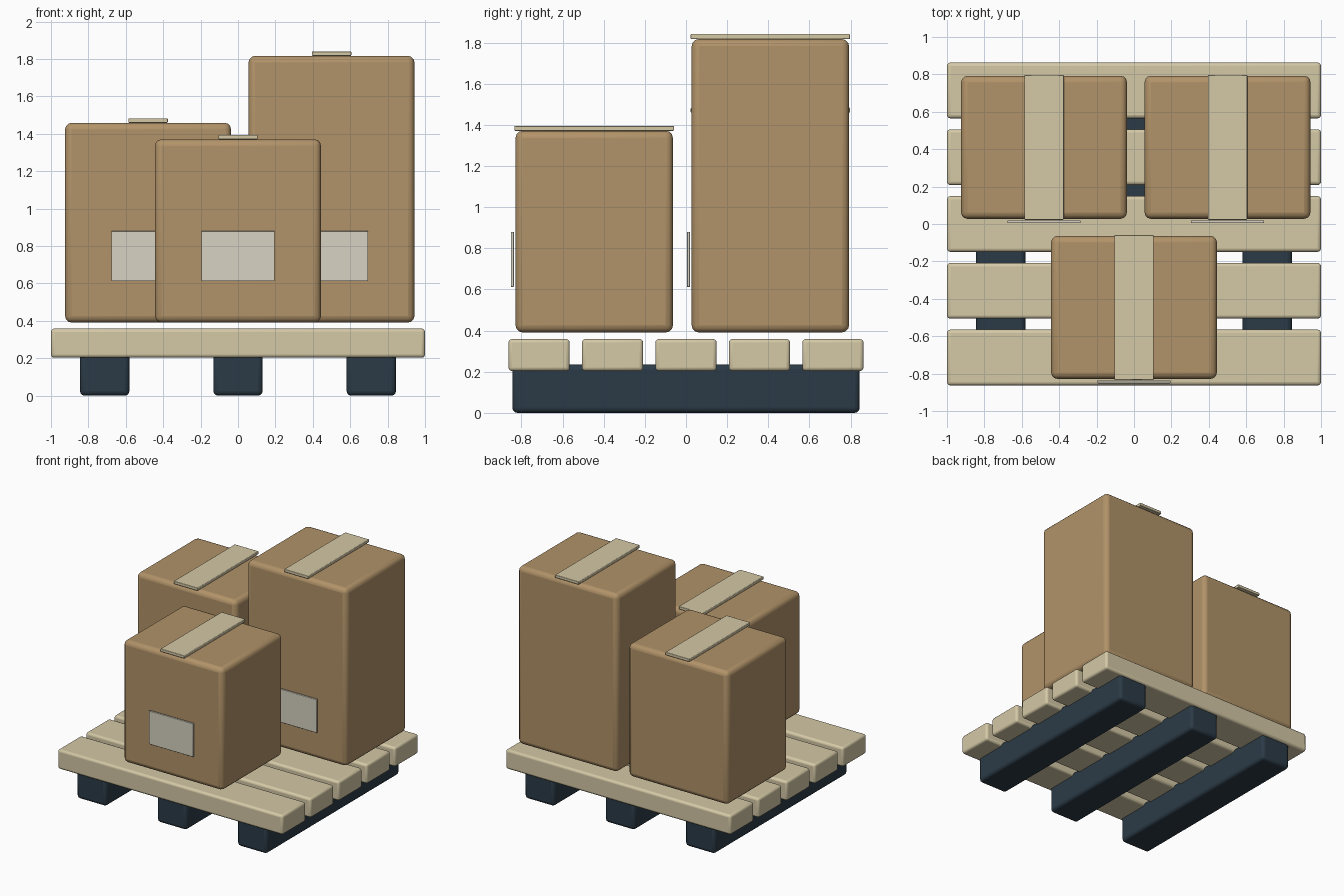
import bpy, bmesh, math

if "Cube" in bpy.data.objects:
    bpy.data.objects.remove(bpy.data.objects["Cube"])


def material(name, rgb):
    m = bpy.data.materials.new(name)
    m.diffuse_color = (*rgb, 1)
    m.use_nodes = True
    m.node_tree.nodes["Principled BSDF"].inputs["Base Color"].default_value = m.diffuse_color
    return m


WOOD = material("pale_wood", (0.66, 0.58, 0.38))
DARK = material("dark_blue_grey", (0.024, 0.043, 0.062))
CARD = material("cardboard", (0.44, 0.29, 0.14))
PAPER = material("label_paper", (0.68, 0.65, 0.54))


def block(name, x, y, z, mat, bevel, segments=3):
    """Rounded block spanning the (min, max) ranges on each axis."""
    bm = bmesh.new()
    bmesh.ops.create_cube(bm, size=1)
    for v in bm.verts:
        v.co = [r[0] + (c + 0.5) * (r[1] - r[0]) for c, r in zip(v.co, (x, y, z))]
    centre = [(r[0] + r[1]) / 2 for r in (x, y, z)]
    bmesh.ops.translate(bm, verts=bm.verts, vec=[-c for c in centre])
    mesh = bpy.data.meshes.new(name)
    bm.to_mesh(mesh)
    bm.free()
    mesh.materials.append(mat)
    ob = bpy.data.objects.new(name, mesh)
    ob.location = centre
    bpy.context.collection.objects.link(ob)
    mod = ob.modifiers.new("rounded_edges", "BEVEL")
    mod.width, mod.segments = bevel, segments
    mod.limit_method = "NONE"
    bpy.ops.object.select_all(action="DESELECT")
    bpy.context.view_layer.objects.active = ob
    ob.select_set(True)
    bpy.ops.object.shade_smooth_by_angle(angle=math.radians(35))
    return ob


def span(centre, size):
    return (centre - size / 2, centre + size / 2)


# Pallet runners, front to back
for i in (-1, 0, 1):
    block(f"pallet_runner_{i + 2}", span(i * 0.713, 0.264), (-0.844, 0.844),
          (0, 0.235), DARK, 0.025)

# Deck boards, side to side
for i in range(-2, 3):
    block(f"deck_board_{i + 3}", (-1, 1), span(i * 0.357, 0.298),
          (0.203, 0.359), WOOD, 0.018)

# Cartons, each with a tape strip on top and a label standing just off the front
for name, x, y, top in (("left", -0.481, 0.41, 1.459),
                        ("right", 0.5, 0.41, 1.817),
                        ("front", 0, -0.446, 1.371)):
    block(f"{name}_carton", span(x, 0.887), span(y, 0.765), (0.391, top), CARD, 0.035)
    block(f"{name}_tape", span(x, 0.211), span(y, 0.775), (top, top + 0.024),
          WOOD, 0.004, 2)
    block(f"{name}_label", span(x, 0.392), span(y - 0.398, 0.015),
          (0.612, 0.88), PAPER, 0.003, 2)
